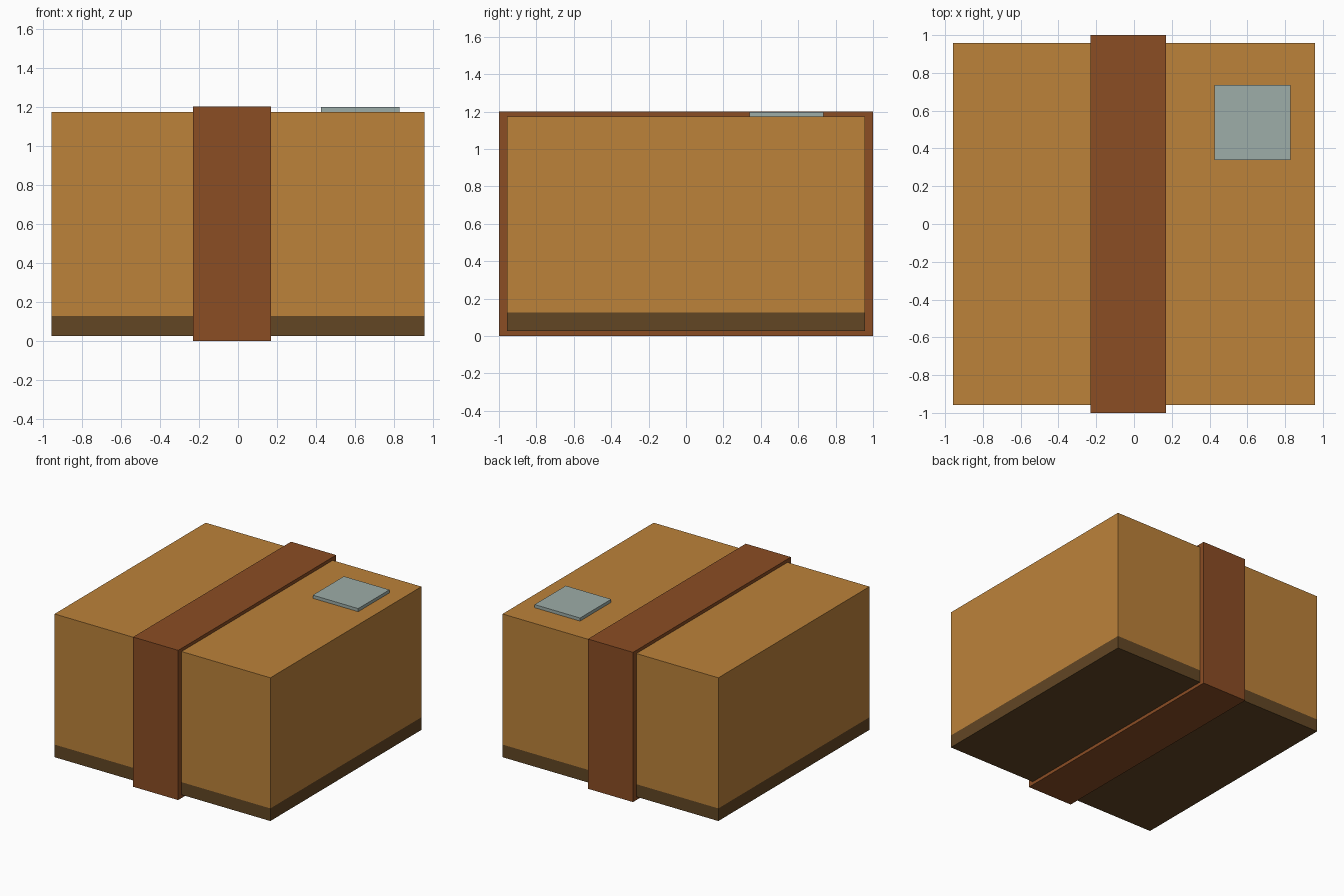
import bpy, bmesh

if "Cube" in bpy.data.objects:
    bpy.data.objects.remove(bpy.data.objects["Cube"])


def srgb(r, g, b):
    def lin(c):
        c /= 255
        return c / 12.92 if c <= 0.04045 else ((c + 0.055) / 1.055) ** 2.4
    return (lin(r), lin(g), lin(b), 1)


def material(name, rgb):
    m = bpy.data.materials.new(name)
    m.diffuse_color = srgb(*rgb)
    m.use_nodes = True
    m.node_tree.nodes["Principled BSDF"].inputs["Base Color"].default_value = m.diffuse_color
    return m


cardboard = material("cardboard", (188, 130, 58))
dark_base = material("dark base", (98, 70, 36))
strap_brown = material("strap brown", (139, 77, 36))
label_grey = material("label grey", (157, 173, 168))


def box(name, lo, hi, mats, cut_z=None):
    """Box between two corners; faces below cut_z get the second material."""
    bm = bmesh.new()
    bmesh.ops.create_cube(bm, size=1)
    for v in bm.verts:
        v.co = [lo[i] if v.co[i] < 0 else hi[i] for i in range(3)]
    if cut_z is not None:
        bmesh.ops.bisect_plane(bm, geom=bm.verts[:] + bm.edges[:] + bm.faces[:],
                               plane_co=(0, 0, cut_z), plane_no=(0, 0, 1))
        for f in bm.faces:
            f.material_index = int(f.calc_center_median().z < cut_z)
    mesh = bpy.data.meshes.new(name)
    bm.to_mesh(mesh)
    bm.free()
    for m in mats:
        mesh.materials.append(m)
    ob = bpy.data.objects.new(name, mesh)
    bpy.context.collection.objects.link(ob)
    return ob


# Parcel body with dark lower band and underside
box("parcel_body", (-0.957, -0.957, 0.026), (0.957, 0.957, 1.174),
    [cardboard, dark_base], cut_z=0.127)
# Strap wrapped around front, top, back and bottom
box("strap", (-0.23, -1, 0), (0.17, 1, 1.2), [strap_brown])
# Raised label on the top
box("label", (0.425, 0.34, 1.17), (0.828, 0.735, 1.199), [label_grey])
